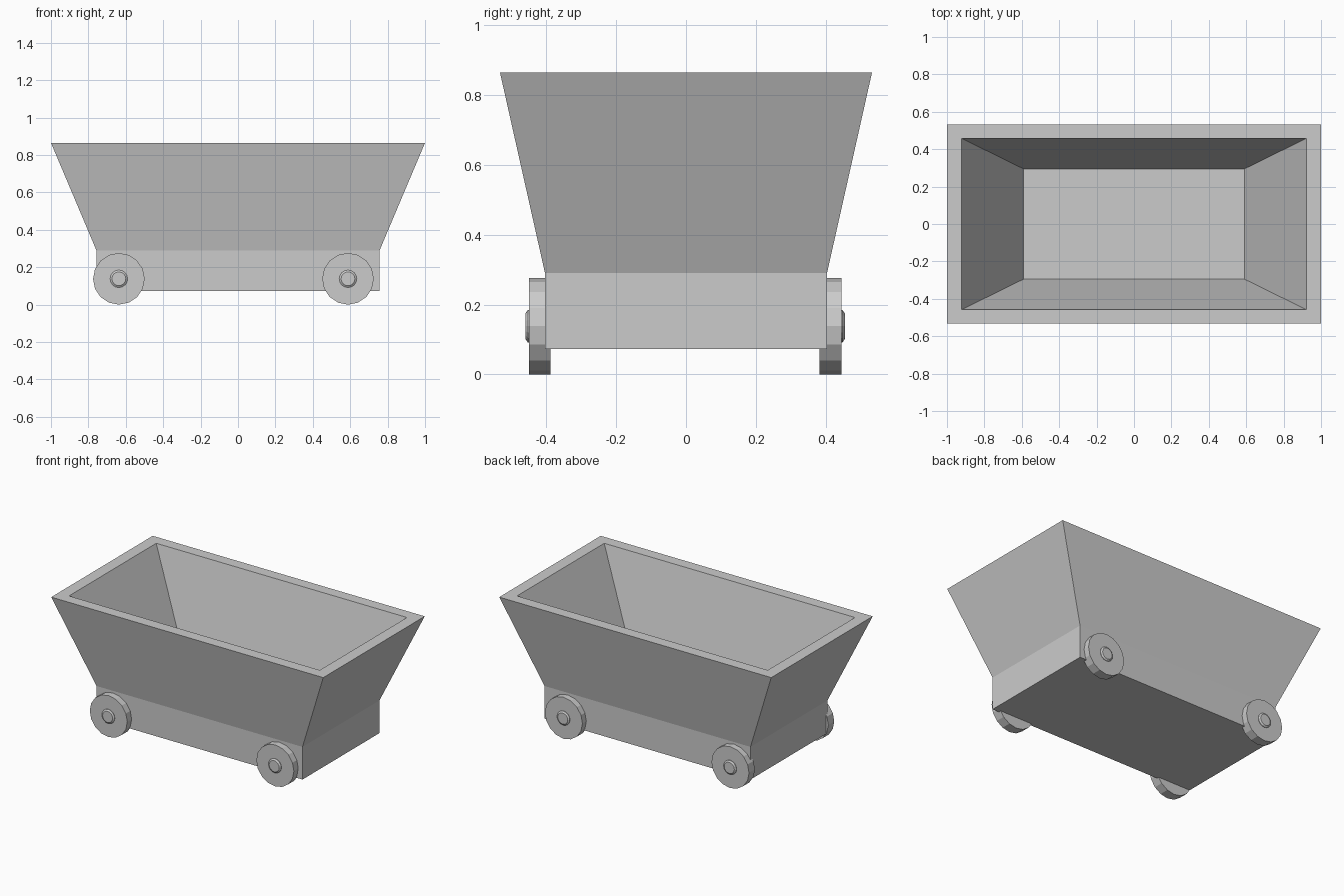
import bpy, bmesh
from mathutils import Matrix

if "Cube" in bpy.data.objects:
    bpy.data.objects.remove(bpy.data.objects["Cube"])


def make_object(name, bm):
    bmesh.ops.recalc_face_normals(bm, faces=bm.faces)
    mesh = bpy.data.meshes.new(name)
    bm.to_mesh(mesh)
    bm.free()
    obj = bpy.data.objects.new(name, mesh)
    bpy.context.collection.objects.link(obj)
    return obj


# Cart body: rectangles lofted up the outside, over the rim and down to the floor
bm = bmesh.new()
sections = [  # half width x, half depth y, height z
    (0.757, 0.404, 0.073),
    (0.757, 0.404, 0.29),
    (1.0, 0.533, 0.865),
    (0.922, 0.458, 0.865),
    (0.591, 0.295, 0.21),
]
rings = [[bm.verts.new((sx * x, sy * y, z))
          for sx, sy in ((-1, -1), (1, -1), (1, 1), (-1, 1))]
         for x, y, z in sections]
for a, b in zip(rings, rings[1:]):
    for i in range(4):
        j = (i + 1) % 4
        bm.faces.new((a[i], a[j], b[j], b[i]))
bm.faces.new(rings[0])
bm.faces.new(rings[-1])
make_object("cart_body", bm)


# Round part along y, from y0 (radius r0) to y1 (radius r1)
def add_disc(bm, x, z, r0, r1, y0, y1):
    # Local +z is turned to world -y or +y by the sign of the side
    side = 1 if y1 > y0 else -1
    turn = Matrix.Rotation(-side * 1.5707963, 4, 'X')
    place = Matrix.Translation((x, (y0 + y1) / 2, z)) @ turn
    bmesh.ops.create_cone(bm, cap_ends=True, segments=16, radius1=r0,
                          radius2=r1, depth=abs(y1 - y0), matrix=place)


# Wheels with a chamfered hub cap
for side, side_name, shift in ((-1, "front", 0.0), (1, "back", -0.005)):
    for x, end in ((-0.637, "left"), (0.588, "right")):
        def y(d):
            return side * (d + shift)
        bm = bmesh.new()
        add_disc(bm, x, 0.138, 0.138, 0.138, y(0.388), y(0.45))
        make_object(f"{side_name}_{end}_wheel", bm)
        bm = bmesh.new()
        add_disc(bm, x, 0.138, 0.047, 0.047, y(0.42), y(0.453))
        add_disc(bm, x, 0.138, 0.047, 0.037, y(0.453), y(0.46))
        make_object(f"{side_name}_{end}_hub", bm)
